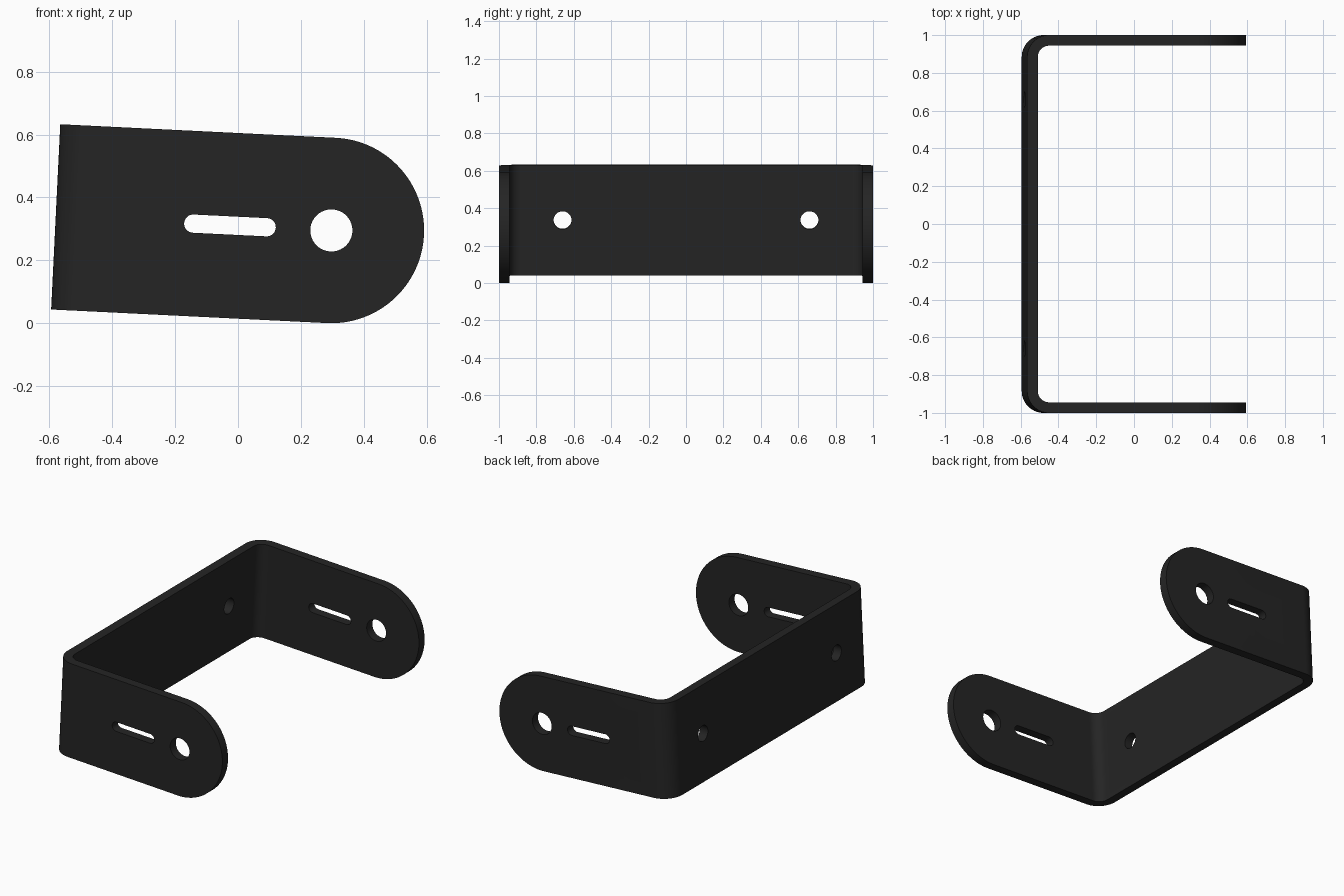
import bpy, bmesh
from math import sin, cos, pi, radians
from mathutils import Matrix, Vector

if "Cube" in bpy.data.objects:
    bpy.data.objects.remove(bpy.data.objects["Cube"])

TILT = radians(2.82)
R = 0.295                # half height of the strap and radius of its round ends
BACK = -0.878            # outer face of the back wall, measured from the round end centre
T = 0.056                # sheet thickness
BEND = 0.116             # outer bend radius


def arc(cx, cy, r, a0, a1, n):
    return [(cx + r * cos(radians(a0 + (a1 - a0) * i / n)),
             cy + r * sin(radians(a0 + (a1 - a0) * i / n))) for i in range(n + 1)]


def prism(name, pts, place, depth):
    """Extrude a closed outline; place maps (a, b, depth) to a point."""
    bm = bmesh.new()
    face = bm.faces.new([bm.verts.new(place(a, b, -depth)) for a, b in pts])
    top = bmesh.ops.extrude_face_region(bm, geom=[face])["geom"]
    move = Vector(place(0, 0, depth)) - Vector(place(0, 0, -depth))
    bmesh.ops.translate(bm, vec=move, verts=[g for g in top if isinstance(g, bmesh.types.BMVert)])
    bmesh.ops.recalc_face_normals(bm, faces=bm.faces)
    me = bpy.data.meshes.new(name)
    bm.to_mesh(me)
    bm.free()
    ob = bpy.data.objects.new(name, me)
    bpy.context.collection.objects.link(ob)
    return ob


def boolean(ob, cutter, op):
    cutter.hide_render = True
    mod = ob.modifiers.new(op, 'BOOLEAN')
    mod.operation, mod.solver, mod.object = op, 'EXACT', cutter
    bpy.context.view_layer.objects.active = ob
    bpy.ops.object.modifier_apply(modifier=mod.name)
    bpy.data.objects.remove(cutter)


along_z = lambda a, b, d: (a, b, d)
along_y = lambda a, b, d: (a, d, b)
along_x = lambda a, b, d: (BACK + d, a, b)

# U-shaped bent strap, outer then inner outline
c = BACK + BEND
outer = arc(c, 1 - BEND, BEND, 90, 180, 14) + arc(c, -1 + BEND, BEND, 180, 270, 14)
inner = arc(c, -1 + BEND, BEND - T, 270, 180, 14) + arc(c, 1 - BEND, BEND - T, 180, 90, 14)
outline = [(0.5, 1)] + outer + [(0.5, -1), (0.5, -1 + T)] + inner + [(0.5, 1 - T)]
bracket = prism("mounting_bracket", outline, along_z, 0.5)

# Side silhouette with rounded arm ends
side = [(-1.3, R), (-1.3, -R)] + arc(0, 0, R, -90, 90, 64)
boolean(bracket, prism("side_cutter", side, along_y, 1.5), 'INTERSECT')

# Pivot holes and adjustment slots through both arms
boolean(bracket, prism("pivot_cutter", arc(0, 0, 0.067, 0, 352.5, 47), along_y, 1.5), 'DIFFERENCE')
slot = arc(-0.206, 0, 0.029, -90, 90, 16) + arc(-0.44, 0, 0.029, 90, 270, 16)
boolean(bracket, prism("slot_cutter", slot, along_y, 1.5), 'DIFFERENCE')

# Screw holes in the back wall
for s in (-1, 1):
    boolean(bracket, prism("screw_cutter", arc(0.66 * s, 0, 0.048, 0, 350, 35), along_x, 0.2), 'DIFFERENCE')

# Tilt, and stand on the ground
bracket.data.transform(Matrix.Translation((0.297, 0, R)) @ Matrix.Rotation(TILT, 4, 'Y'))

mat = bpy.data.materials.new("black_steel")
mat.diffuse_color = (0.018, 0.018, 0.018, 1)
mat.use_nodes = True
mat.node_tree.nodes["Principled BSDF"].inputs["Base Color"].default_value = mat.diffuse_color
bracket.data.materials.clear()
bracket.data.materials.append(mat)

bpy.ops.object.select_all(action='DESELECT')
bracket.select_set(True)
bpy.context.view_layer.objects.active = bracket
bpy.ops.object.shade_smooth_by_angle(angle=radians(30))
